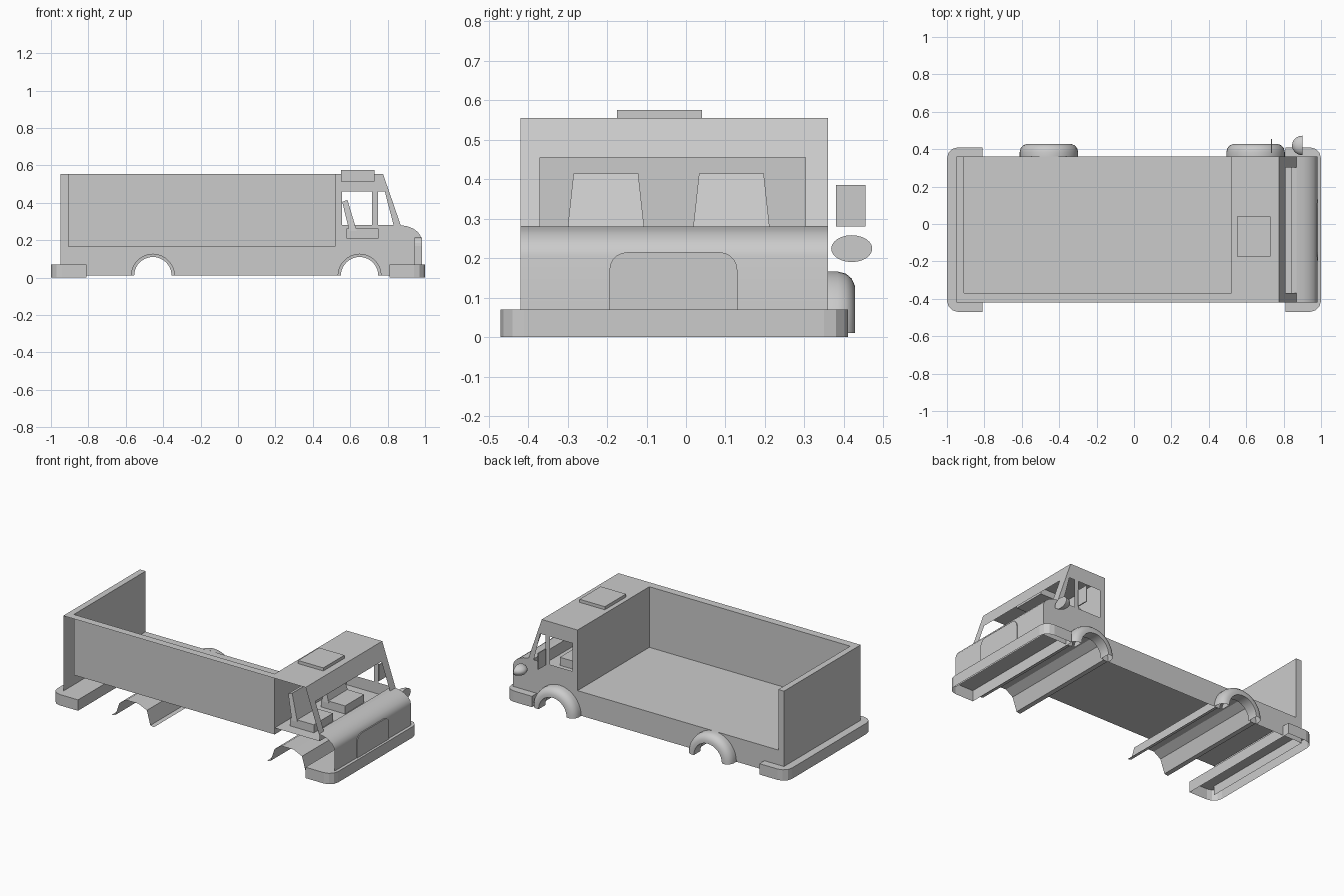
import bpy, bmesh, math
from mathutils import Vector, Matrix

if "Cube" in bpy.data.objects:
    bpy.data.objects.remove(bpy.data.objects["Cube"])

Y0, Y1, MID = -0.42, 0.36, -0.03      # body sides and centre line
TOP, FLOOR, LOW = 0.555, 0.165, 0.01


def finish(name, bm, smooth=None, recalc=True):
    if recalc:
        bmesh.ops.recalc_face_normals(bm, faces=bm.faces)
    me = bpy.data.meshes.new(name)
    bm.to_mesh(me)
    bm.free()
    ob = bpy.data.objects.new(name, me)
    bpy.context.collection.objects.link(ob)
    if smooth:
        bpy.ops.object.select_all(action='DESELECT')
        ob.select_set(True)
        bpy.context.view_layer.objects.active = ob
        bpy.ops.object.shade_smooth_by_angle(angle=math.radians(smooth))
    return ob


def ribbon(name, pts, y0=Y0, y1=Y1, smooth=None):
    """Open x-z profile swept along y as a sheet."""
    bm = bmesh.new()
    a = [bm.verts.new((x, y0, z)) for x, z in pts]
    b = [bm.verts.new((x, y1, z)) for x, z in pts]
    for i in range(len(pts) - 1):
        bm.faces.new((a[i], b[i], b[i + 1], a[i + 1]))
    return finish(name, bm, smooth, recalc=False)


def sheet(name, loops, normal):
    """Flat sheet from an outer loop and hole loops."""
    bm = bmesh.new()
    for loop in loops:
        vs = [bm.verts.new(p) for p in loop]
        for i, v in enumerate(vs):
            bm.edges.new((vs[i - 1], v))
    bmesh.ops.triangle_fill(bm, edges=bm.edges[:], use_beauty=True,
                            use_dissolve=False, normal=normal)
    for f in bm.faces:
        f.normal_update()
        if f.normal.dot(Vector(normal)) < 0:
            f.normal_flip()
    return finish(name, bm, recalc=False)


def loft(name, lower, upper, bottom=True, smooth=None):
    """Two matching loops joined by walls and capped."""
    bm = bmesh.new()
    a = [bm.verts.new(p) for p in lower]
    b = [bm.verts.new(p) for p in upper]
    n = len(a)
    for i in range(n):
        bm.faces.new((a[i], a[(i + 1) % n], b[(i + 1) % n], b[i]))
    bm.faces.new(b)
    if bottom:
        bm.faces.new(a[::-1])
    return finish(name, bm, smooth)


def box(name, x0, x1, y0, y1, z0, z1):
    base = [(x0, y0), (x1, y0), (x1, y1), (x0, y1)]
    return loft(name, [(x, y, z0) for x, y in base], [(x, y, z1) for x, y in base])


def arc(cx, cz, r, a0, a1, n):
    return [(cx + r * math.cos(math.radians(a0 + (a1 - a0) * i / n)),
             cz + r * math.sin(math.radians(a0 + (a1 - a0) * i / n))) for i in range(n + 1)]


WHEELS = {'rear': -0.455, 'front': 0.65}
HOOD = [(0.87, 0.28), (0.905, 0.274), (0.935, 0.263), (0.96, 0.245), (0.975, 0.225), (0.98, 0.205), (0.98, LOW)]

# Outer side panel with cargo opening, wheel arches and door windows
outline = [(-0.95, LOW), (-0.95, TOP), (-0.91, TOP), (-0.91, FLOOR), (0.52, FLOOR), (0.52, TOP), (0.775, TOP)] + HOOD
for cx in (WHEELS['front'], WHEELS['rear']):
    outline += arc(cx, LOW, 0.115, 0, 180, 14)
windows = [[(0.555, 0.46), (0.717, 0.46), (0.717, 0.28), (0.555, 0.28)],
           [(0.748, 0.46), (0.785, 0.46), (0.832, 0.28), (0.748, 0.28)]]
sheet("side_panel", [[(x, Y1, z) for x, z in lp] for lp in [outline] + windows], (0, 1, 0))

# Cargo bed: rear wall, tray, far wall and its top rail
ribbon("rear_wall", [(-0.95, LOW), (-0.95, TOP), (-0.91, TOP)])
ribbon("cargo_tray", [(-0.91, TOP), (-0.91, FLOOR), (0.52, FLOOR), (0.52, TOP)], -0.37, Y1)
ribbon("top_rail", [(-0.91, TOP), (0.52, TOP)], Y0, -0.37)
sheet("cargo_side_wall", [[(-0.91, -0.37, FLOOR), (0.52, -0.37, FLOOR), (0.52, -0.37, TOP), (-0.91, -0.37, TOP)]], (0, 1, 0))

# Cab roof, hatch and hood
ribbon("cab_roof", [(0.52, TOP), (0.775, TOP)])
box("roof_hatch", 0.55, 0.73, -0.175, 0.04, 0.515, 0.575)
ribbon("hood", HOOD, smooth=40)


# Sloped windscreen frame
def slope(y, z):
    return (0.87 - 0.095 * (z - 0.28) / (TOP - 0.28), y, z)


sheet("windscreen_frame",
      [[slope(Y0, 0.28), slope(-0.37, 0.28), slope(-0.37, 0.455), slope(0.303, 0.455),
        slope(0.303, 0.28), slope(Y1, 0.28), slope(Y1, TOP), slope(Y0, TOP)]], (0.95, 0, 0.33))

# Cab interior tub and seats
ribbon("cab_floor", [(0.52, 0.207), (0.84, 0.207), (0.84, 0.28), (0.87, 0.28)], -0.37, Y1)
for side in (-1, 1):
    c = MID - 0.014 + side * 0.159
    tag = "left" if side > 0 else "right"
    box("seat_cushion_" + tag, 0.58, 0.75, c - 0.097, c + 0.097, 0.21, 0.262)
    loft("seat_back_" + tag,
         [(0.595, c - 0.1, 0.25), (0.635, c - 0.1, 0.25), (0.635, c + 0.1, 0.25), (0.595, c + 0.1, 0.25)],
         [(0.557, c - 0.082, 0.405), (0.585, c - 0.082, 0.415), (0.585, c + 0.082, 0.415), (0.557, c + 0.082, 0.405)])

# Grille panel with rounded top corners
gy = -0.032
g = [(gy + 0.162, 0.07)] + arc(gy + 0.117, 0.17, 0.045, 0, 90, 5) + arc(gy - 0.117, 0.17, 0.045, 90, 180, 5) + [(gy - 0.162, 0.07)]
loft("grille", [(0.945, y, z) for y, z in g], [(0.985, y, z) for y, z in g])

# Bumpers, hollow from below
for s, tag in ((1, "front"), (-1, "rear")):
    half, r = 0.44, 0.06
    pts = [(0.81, -half)] + arc(1 - r, -half + r, r, -90, 0, 3) + arc(1 - r, half - r, r, 0, 90, 3) + [(0.81, half)]
    loft(tag + "_bumper", [(s * x, y + MID, 0) for x, y in pts],
         [(s * x, y + MID, 0.07) for x, y in pts], bottom=False)

# Wheel wells and flared fenders
WELL = [(-0.15, LOW), (-0.125, 0.015), (-0.095, 0.1), (-0.045, 0.132), (0.04, 0.132), (0.1, 0.105), (0.125, 0.015), (0.15, LOW)]
SECTION = [(Y1, 0.156), (0.385, 0.156), (0.405, 0.151), (0.42, 0.138), (0.428, 0.12), (0.428, 0.1), (Y1, 0.1)]
for tag, cx in WHEELS.items():
    ribbon(tag + "_wheel_well", [(cx + x, z) for x, z in WELL])
    bm = bmesh.new()
    rings = []
    for i in range(21):
        a = math.pi * i / 20
        rings.append([bm.verts.new((cx + r * math.cos(a), y, LOW + r * math.sin(a))) for y, r in SECTION])
    for p, q in zip(rings, rings[1:]):
        for j in range(len(SECTION) - 1):
            bm.faces.new((p[j], p[j + 1], q[j + 1], q[j]))
    finish(tag + "_fender", bm, smooth=40)

# Side mirrors: flat plate and half-dome
box("mirror_plate", 0.732, 0.738, 0.38, 0.455, 0.28, 0.385)
bm = bmesh.new()
bmesh.ops.create_uvsphere(bm, u_segments=24, v_segments=12, radius=1)
cut = bmesh.ops.bisect_plane(bm, geom=bm.verts[:] + bm.edges[:] + bm.faces[:], dist=1e-4,
                             plane_co=(0, 0, 0), plane_no=(1, 0, 0), clear_outer=True)
bmesh.ops.holes_fill(bm, edges=[e for e in bm.edges if e.is_boundary], sides=0)
bm.transform(Matrix.Translation((0.9, 0.42, 0.224)) @ Matrix.Diagonal((0.055, 0.052, 0.034, 1)))
finish("mirror_dome", bm, smooth=40)
